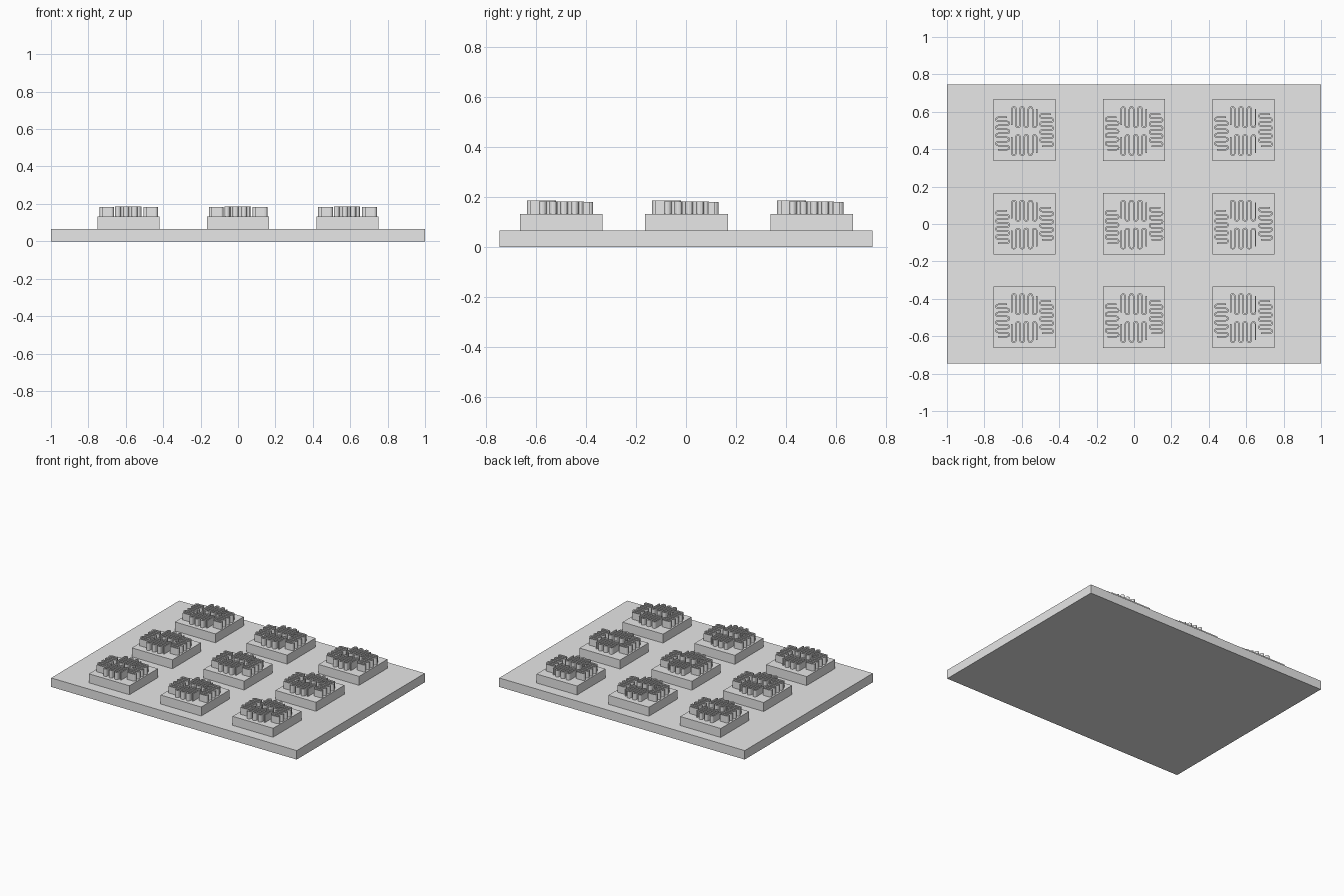
import bpy
import math
from mathutils import Vector

cube = bpy.data.objects.get("Cube")
if cube:
    bpy.data.objects.remove(cube, do_unlink=True)

grey = bpy.data.materials.new("plain grey")
grey.use_nodes = True
grey.diffuse_color = (0.8, 0.8, 0.8, 1)
grey.node_tree.nodes["Principled BSDF"].inputs["Base Color"].default_value = (0.8, 0.8, 0.8, 1)

BASE_TOP, BLOCK_TOP, WALL = 0.066, 0.132, 0.008


def box(name, size, centre):
    bpy.ops.mesh.primitive_cube_add(size=1, location=centre)
    ob = bpy.context.object
    ob.name = name
    ob.scale = size
    bpy.ops.object.transform_apply(location=False, rotation=False, scale=True)
    ob.data.materials.append(grey)
    return ob


def snake(count, pitch, length):
    """Centred serpentine path: strokes along v, stepping along u, round bends."""
    r = pitch / 2
    reach = length / 2 - r
    pts = []
    for i in range(count):
        u = (i - (count - 1) / 2) * pitch
        side = 1 if i % 2 == 0 else -1
        pts.append(Vector((u, -side * reach)))
        pts.append(Vector((u, side * reach)))
        if i < count - 1:
            for k in range(1, 6):
                a = math.pi * k / 6
                pts.append(Vector((u + r - r * math.cos(a), side * (reach + r * math.sin(a)))))
    return pts


def wall_mesh(name, path, height):
    """Upright ribbon standing on the block top, thickened by a modifier later."""
    n = len(path)
    verts = [(p.x, p.y, z) for z in (-0.002, height) for p in path]
    faces = [(i, i + 1, n + i + 1, n + i) for i in range(n - 1)]
    me = bpy.data.meshes.new(name)
    me.from_pydata(verts, [], faces)
    me.materials.append(grey)
    return me


# Serpentine shapes: front and back run across, left and right are turned sideways
across = snake(7, 0.0222, 0.108)
down = snake(9, 0.0215, 0.07)
flipped = [Vector((p.x, -p.y)) for p in across]
inner_start = [Vector((-p.y, -p.x)) for p in down]

walls = [
    ("back_fin", wall_mesh("back_fin", across, 0.048), (-0.002, 0.069)),
    ("front_fin", wall_mesh("front_fin", flipped, 0.054), (-0.002, -0.080)),
    ("right_fin", wall_mesh("right_fin", inner_start, 0.051), (-0.117, -0.018)),
    ("left_fin", wall_mesh("left_fin", inner_start, 0.051), (0.118, 0.0)),
]

# Base plate
box("base_plate", (2, 1.49, BASE_TOP), (0, 0, BASE_TOP / 2))

# Grid of raised blocks, each carrying four serpentine fins
for cx in (-0.585, 0, 0.585):
    for cy in (-0.498, 0.002, 0.502):
        box("block", (0.33, 0.33, BLOCK_TOP - BASE_TOP + 0.004),
            (cx, cy, (BASE_TOP + BLOCK_TOP) / 2 - 0.002))
        for name, mesh, (dx, dy) in walls:
            fin = bpy.data.objects.new(name, mesh)
            fin.location = (cx + dx, cy + dy, BLOCK_TOP)
            bpy.context.collection.objects.link(fin)
            mod = fin.modifiers.new("thickness", 'SOLIDIFY')
            mod.thickness = WALL
            mod.offset = 0
            mod.use_even_offset = True
